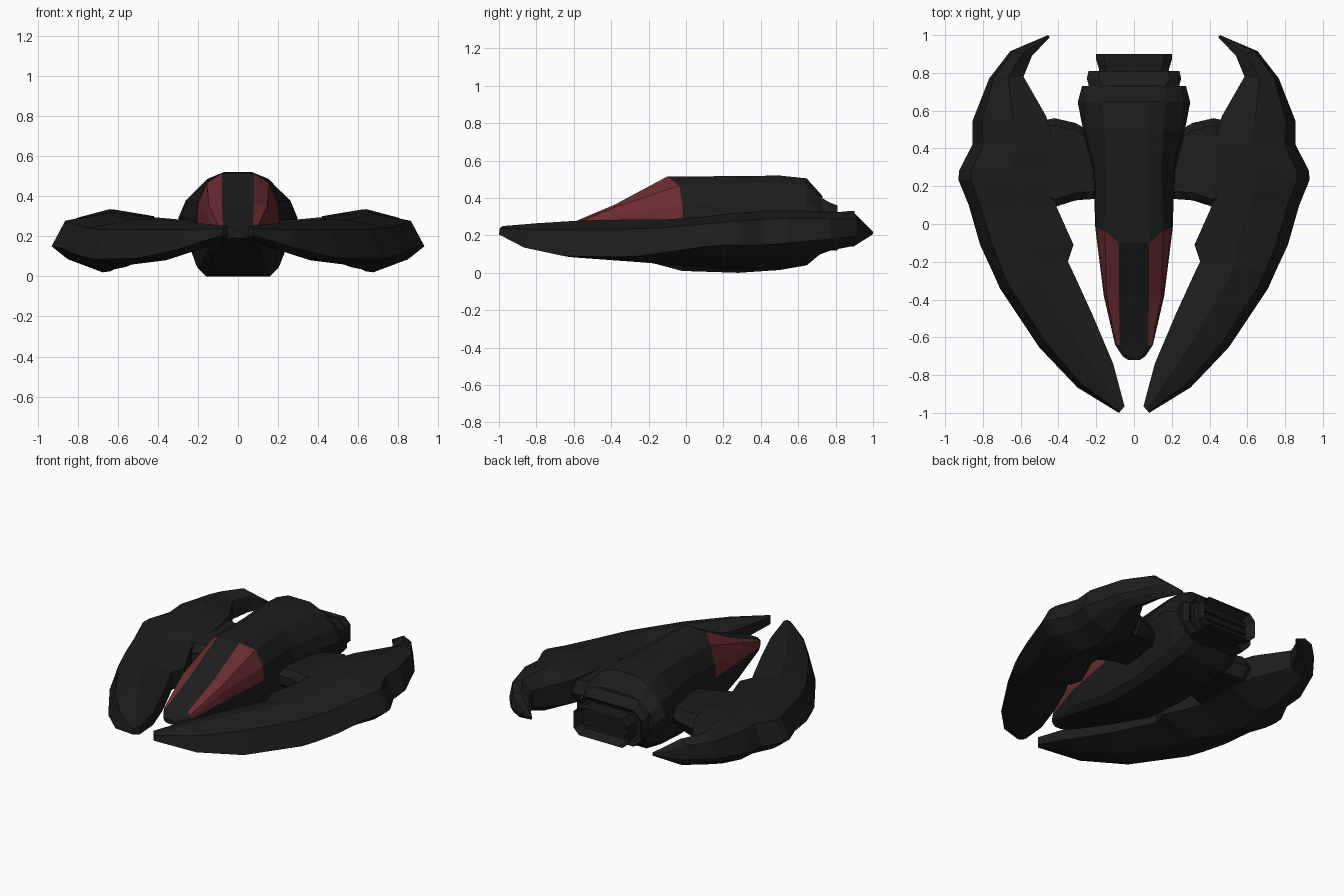
import bpy, bmesh
from mathutils import Vector


def material(name, rgb):
    m = bpy.data.materials.new(name)
    m.diffuse_color = (*rgb, 1)
    return m


HULL = material("dark_hull", (0.012, 0.012, 0.0125))
RED = material("red_glass", (0.15, 0.026, 0.029))


def loft(name, rings, mirror=False, paint=None, recess=None):
    """Skin closed rings of equal size; paint(ring, side) picks red faces."""
    bm = bmesh.new()
    loops = [[bm.verts.new(p) for p in r] for r in rings]
    n = len(loops[0])
    for i, (a, b) in enumerate(zip(loops, loops[1:])):
        for j in range(n):
            k = (j + 1) % n
            f = bm.faces.new((a[j], a[k], b[k], b[j]))
            if paint and paint(i, j):
                f.material_index = 1
    bm.faces.new(loops[0])
    end = bm.faces.new(loops[-1])
    bmesh.ops.recalc_face_normals(bm, faces=bm.faces)
    if recess:
        bmesh.ops.inset_region(bm, faces=[end], thickness=recess[0])
        bmesh.ops.translate(bm, verts=end.verts, vec=(0, -recess[1], 0))
    me = bpy.data.meshes.new(name)
    bm.to_mesh(me)
    bm.free()
    me.materials.append(HULL)
    me.materials.append(RED)
    ob = bpy.data.objects.new(name, me)
    bpy.context.collection.objects.link(ob)
    if mirror:
        ob.modifiers.new("mirror", 'MIRROR')
    return ob


def pairs(v):
    return list(zip(v[0::2], v[1::2]))


# Fuselage: y, forward lean of the roof, then half profile x,z from belly to roof
hull = [
    (-.72, 0, .02, .19, .025, .195, .03, .205, .03, .215, .025, .22, .02, .225),
    (-.70, 0, .045, .185, .055, .19, .06, .205, .06, .22, .05, .23, .04, .235),
    (-.64, 0, .08, .175, .09, .185, .10, .215, .10, .23, .095, .245, .075, .255),
    (-.38, 0, .12, .105, .145, .15, .16, .25, .155, .31, .145, .35, .08, .365),
    (-.02, .08, .15, .01, .19, .05, .205, .27, .20, .36, .155, .465, .08, .515),
    (.28, 0, .16, .0, .20, .04, .215, .28, .205, .38, .145, .48, .07, .517),
    (.50, 0, .165, .015, .21, .06, .27, .30, .25, .38, .155, .485, .07, .52),
    (.645, 0, .16, .04, .22, .09, .298, .29, .26, .38, .165, .47, .08, .505),
    (.73, 0, .14, .11, .20, .13, .275, .26, .25, .32, .17, .39, .10, .41),
]
rings = []
for y, lean, *prof in hull:
    half = [(x, y - lean * (0, 0, 0, 0, .2, 1)[t], z) for t, (x, z) in enumerate(pairs(prof))]
    rings.append(half + [(-x, yy, z) for x, yy, z in reversed(half)])
# canopy glass: side strips between the nose and the cockpit's rear frame
loft("fuselage", rings, paint=lambda i, j: i in (2, 3) and j in (2, 3, 4, 6, 7, 8))

# Crescent wing: inner x,y, outer x,y, then z of inner low, inner high, top, outer, bottom
stations = [
    (.05, -.965, .08, -1.0, .20, .25, .25, .205, .20),
    (.11, -.74, .30, -.865, .16, .24, .265, .135, .13),
    (.22, -.48, .50, -.655, .13, .24, .28, .09, .08),
    (.33, -.24, .71, -.34, .125, .24, .285, .085, .06),
    (.35, -.20, .75, -.25, .125, .24, .285, .09, .055),
    (.32, -.11, .815, -.11, .13, .245, .285, .11, .045),
    (.41, .09, .875, .10, .13, .28, .30, .14, .03),
    (.42, .21, .93, .235, .13, .295, .315, .15, .02),
    (.42, .28, .925, .285, .13, .295, .32, .15, .02),
    (.42, .42, .855, .42, .13, .30, .333, .15, .025),
    (.465, .57, .855, .545, .14, .295, .335, .16, .04),
    (.585, .78, .767, .77, .16, .28, .325, .18, .12),
    (.54, .89, .655, .915, .18, .28, .318, .20, .145),
    (.445, .99, .455, 1.0, .205, .22, .222, .213, .203),
]
rings = []
for xi, yi, xo, yo, lo, hi, top, out, bot in stations:
    a, b = Vector((xi, yi, 0)), Vector((xo, yo, 0))
    section = [(0, hi), (.45, top), (.87, top * .75 + out * .25), (1, out),
               (.84, bot * .5 + out * .5), (.5, bot), (0, lo)]
    rings.append([a.lerp(b, t) + Vector((0, 0, z)) for t, z in section])
loft("crescent_wing", rings, mirror=True)

# Bridge joining wing to fuselage: x, front y, rear y, low z, high z
rings = []
for x, f, r, lo, hi in [(.15, .135, .46, .16, .27), (.25, .13, .50, .155, .28),
                        (.31, .125, .535, .15, .285), (.42, .09, .56, .135, .295),
                        (.52, .14, .54, .16, .26)]:
    m = (lo + hi) / 2
    rings.append([(x, f, m - .03), (x, f + .04, lo), (x, r - .04, lo),
                  (x, r, m), (x, r - .04, hi), (x, f + .04, hi), (x, f, m + .03)])
loft("wing_bridge", rings, mirror=True)


# Engine: stepped octagonal collar and recessed nozzle
def octagon(y, w, lo, hi, c):
    half = [(w - c, lo), (w, lo + c), (w, hi - c), (w - c, hi)]
    return [(x, y, z) for x, z in half] + [(-x, y, z) for x, z in reversed(half)]


loft("engine_collar", [octagon(.69, .24, .11, .40, .07), octagon(.735, .24, .115, .395, .07),
                       octagon(.77, .25, .12, .375, .06), octagon(.81, .24, .12, .36, .06)],
     recess=(.025, .02))
loft("engine_nozzle", [octagon(.77, .185, .15, .325, .04), octagon(.82, .185, .15, .325, .04),
                       octagon(.87, .20, .14, .33, .04), octagon(.90, .20, .14, .33, .04)],
     recess=(.03, .06))
for i in range(2):
    z = .21 + i * .05
    loft(f"exhaust_slat_{i + 1}", [octagon(.82, .16, z - .01, z + .01, .004),
                                   octagon(.865, .16, z - .01, z + .01, .004)])
